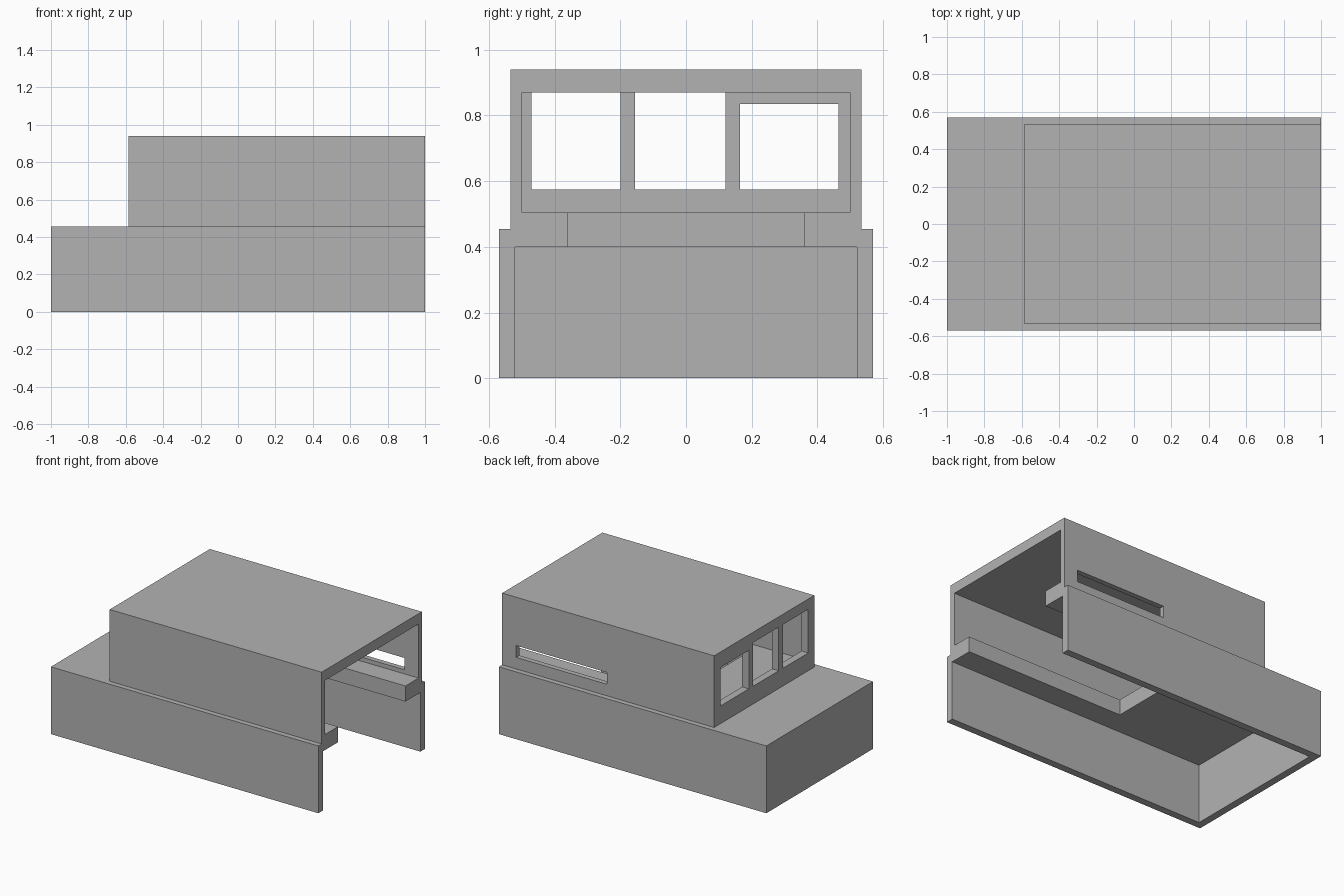
import bpy

cube = bpy.data.objects.get("Cube")
if cube:
    bpy.data.objects.remove(cube, do_unlink=True)

grey = bpy.data.materials.new("plain_grey")
grey.use_nodes = True
color = (0.45, 0.45, 0.45, 1)
grey.diffuse_color = color
grey.node_tree.nodes["Principled BSDF"].inputs["Base Color"].default_value = color


def box(name, x, y, z):
    """Axis-aligned box from (min, max) ranges."""
    bpy.ops.mesh.primitive_cube_add(size=1)
    ob = bpy.context.object
    ob.name = name
    ranges = (x, y, z)
    for v in ob.data.vertices:
        v.co = [r[1] if c > 0 else r[0] for c, r in zip(v.co, ranges)]
    ob.data.materials.append(grey)
    return ob


def combine(target, tool, operation):
    """Apply an exact boolean and discard the tool object."""
    mod = target.modifiers.new(operation, 'BOOLEAN')
    mod.operation = operation
    mod.solver = 'EXACT'
    mod.object = tool
    bpy.context.view_layer.objects.active = target
    bpy.ops.object.modifier_apply(modifier=mod.name)
    bpy.data.objects.remove(tool, do_unlink=True)


END = 1.2  # cutters run past the open end

# Outer volumes: long lower body with a shorter upper storey
shell = box("building_shell", (-1, 1), (-0.57, 0.57), (0, 0.455))
upper = box("upper_storey", (-0.585, 1), (-0.535, 0.535), (0.2, 0.94))
combine(shell, upper, 'UNION')

# Hollow rooms, both open at one end, and the opening in the floor between them
rooms = [
    ("lower_room", (-0.95, END), (-0.52, 0.52), (-0.2, 0.40)),
    ("upper_room", (-0.535, END), (-0.50, 0.50), (0.505, 0.87)),
    ("floor_opening", (-0.19, END), (-0.36, 0.36), (0.3, 0.6)),
]
# End-wall windows and the long slot in the back wall
windows = [
    ("window_a", (-0.7, -0.45), (-0.47, -0.20), (0.575, 0.87)),
    ("window_b", (-0.7, -0.45), (-0.155, 0.12), (0.575, 0.87)),
    ("window_c", (-0.7, -0.45), (0.165, 0.465), (0.575, 0.835)),
    ("slot_window", (0.215, 0.895), (0.4, 0.7), (0.533, 0.613)),
]
for args in rooms + windows:
    combine(shell, box(*args), 'DIFFERENCE')

# Single flat-shaded material
shell.data.materials.clear()
shell.data.materials.append(grey)
for p in shell.data.polygons:
    p.material_index = 0
    p.use_smooth = False
